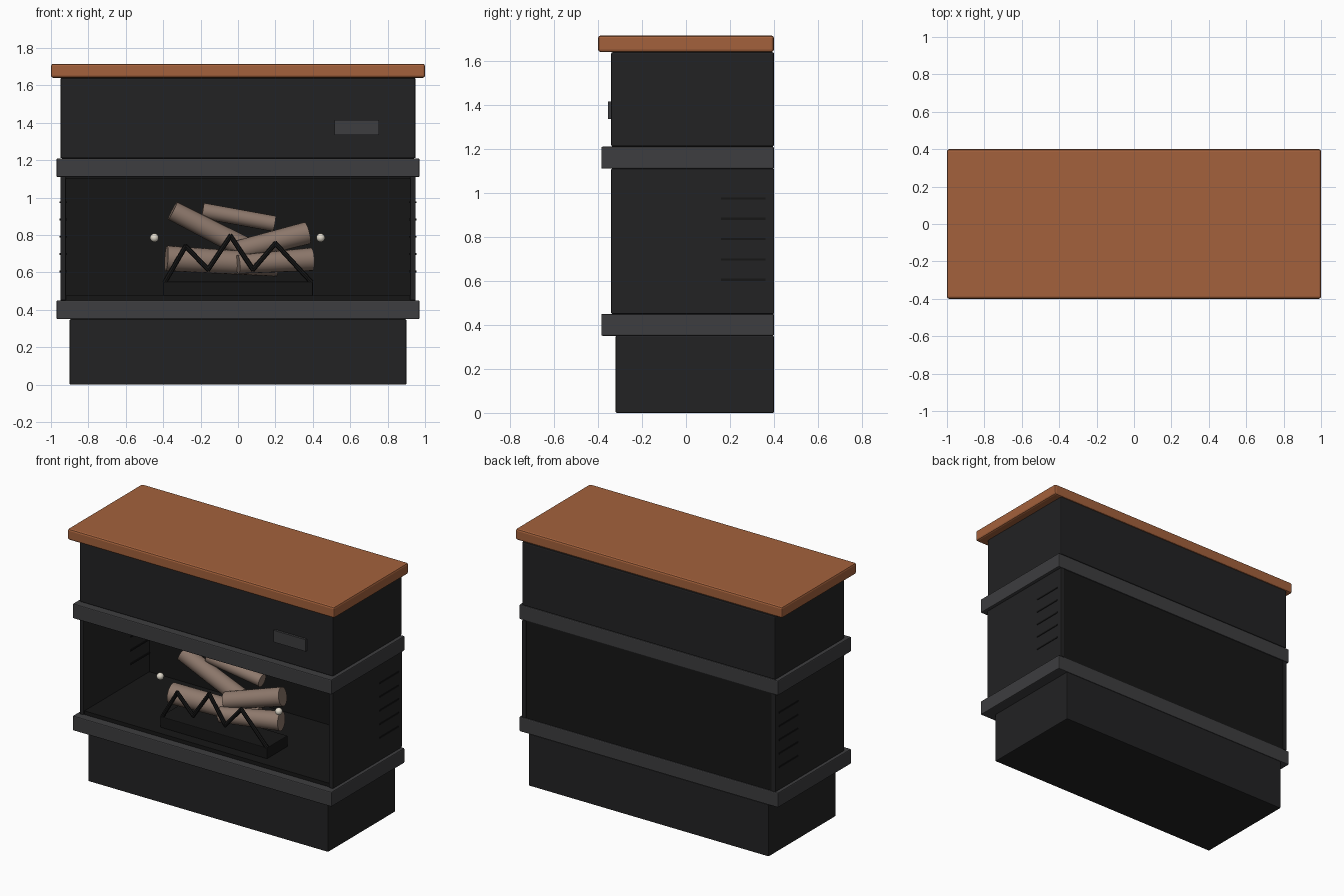
import bpy
from mathutils import Vector

if "Cube" in bpy.data.objects:
    bpy.data.objects.remove(bpy.data.objects["Cube"])


def material(name, rgb):
    m = bpy.data.materials.new(name)
    m.diffuse_color = (*rgb, 1)
    m.use_nodes = True
    m.node_tree.nodes["Principled BSDF"].inputs["Base Color"].default_value = m.diffuse_color
    return m


BODY = material("black_paint", (0.016, 0.016, 0.017))
BAND = material("dark_grey_trim", (0.047, 0.047, 0.05))
SOOT = material("soot_black", (0.008, 0.008, 0.008))
WOOD = material("warm_wood", (0.37, 0.12, 0.045))
BARK = material("log_brown", (0.27, 0.19, 0.15))
CREAM = material("cream_knob", (0.75, 0.7, 0.6))


def finish(name, mat):
    ob = bpy.context.object
    ob.name = ob.data.name = name
    ob.data.materials.append(mat)
    return ob


def box(name, x, y, z, mat, bevel=0.0):
    """Box from (min, max) ranges on each axis."""
    lo, hi = Vector((x[0], y[0], z[0])), Vector((x[1], y[1], z[1]))
    bpy.ops.mesh.primitive_cube_add(size=1, location=(lo + hi) / 2)
    ob = finish(name, mat)
    ob.scale = hi - lo
    bpy.ops.object.transform_apply(location=False, rotation=False, scale=True)
    if bevel:
        m = ob.modifiers.new("bevel", 'BEVEL')
        m.width, m.segments = bevel, 2
    return ob


def log(name, a, b, r1, r2):
    """Slightly tapered round log between two points."""
    a, b = Vector(a), Vector(b)
    d = b - a
    bpy.ops.mesh.primitive_cone_add(vertices=20, radius1=r1, radius2=r2,
                                    depth=d.length, location=(a + b) / 2)
    ob = finish(name, BARK)
    ob.rotation_euler = d.to_track_quat('Z', 'Y').to_euler()
    bpy.ops.object.shade_smooth_by_angle()


# Stacked cabinet
box("plinth", (-0.9, 0.9), (-0.32, 0.4), (0, 0.35), BODY, 0.005)
box("lower_band", (-0.97, 0.97), (-0.385, 0.4), (0.35, 0.45), BAND, 0.006)
box("upper_band", (-0.97, 0.97), (-0.385, 0.4), (1.11, 1.21), BAND, 0.006)
box("upper_body", (-0.95, 0.95), (-0.34, 0.4), (1.21, 1.64), BODY, 0.008)
box("mantel_top", (-1, 1), (-0.4, 0.4), (1.64, 1.715), WOOD, 0.012)
box("badge_plate", (0.515, 0.755), (-0.355, -0.335), (1.335, 1.415), BAND)

# Open firebox
box("firebox_back", (-0.925, 0.925), (0.365, 0.395), (0.45, 1.11), SOOT)
box("firebox_floor", (-0.925, 0.925), (-0.33, 0.37), (0.45, 0.475), SOOT)
box("firebox_ceiling", (-0.925, 0.925), (-0.33, 0.37), (1.1, 1.11), SOOT)
for side, s in (("left", -1), ("right", 1)):
    box(f"firebox_wall_{side}", sorted((s * 0.92, s * 0.95)), (-0.34, 0.4),
        (0.45, 1.11), BODY, 0.004)
    # Vent slats near the back
    for i in range(5):
        z = 0.605 + i * 0.0925
        box(f"vent_{side}_{i + 1}", sorted((s * 0.915, s * 0.954)),
            (0.16, 0.362), (z - 0.005, z + 0.005), SOOT)

# Grate tray
box("grate_tray", (-0.4, 0.4), (-0.26, -0.04), (0.475, 0.55), SOOT, 0.004)

# Zigzag grate bars
zig = [(-0.39, 0.55), (-0.28, 0.74), (-0.16, 0.615), (-0.04, 0.795),
       (0.08, 0.615), (0.2, 0.755), (0.39, 0.55)]
for i, (p, q) in enumerate(zip(zig, zig[1:])):
    a, b = Vector((p[0], -0.25, p[1])), Vector((q[0], -0.25, q[1]))
    bpy.ops.mesh.primitive_cylinder_add(vertices=8, radius=0.013,
                                        depth=(b - a).length + 0.012, location=(a + b) / 2)
    bar = finish(f"grate_bar_{i + 1}", SOOT)
    bar.rotation_euler = (b - a).to_track_quat('Z', 'Y').to_euler()
    bpy.ops.object.shade_smooth_by_angle()

# Log pile
log("log_low_left", (-0.383, -0.16, 0.675), (0.21, -0.08, 0.64), 0.068, 0.062)
log("log_low_right", (0.0, -0.19, 0.643), (0.395, -0.1, 0.67), 0.05, 0.062)
log("log_cross_left", (-0.35, -0.09, 0.93), (0.05, -0.05, 0.725), 0.053, 0.058)
log("log_cross_right", (0.0, -0.13, 0.715), (0.37, -0.05, 0.81), 0.055, 0.06)
log("log_top", (-0.19, -0.04, 0.93), (0.195, -0.02, 0.86), 0.042, 0.042)

# Round knobs either side of the grate
for side, x in (("left", -0.447), ("right", 0.442)):
    bpy.ops.mesh.primitive_uv_sphere_add(segments=20, ring_count=12, radius=0.023,
                                         location=(x, -0.195, 0.785))
    finish(f"knob_{side}", CREAM)
    bpy.ops.object.shade_smooth()
